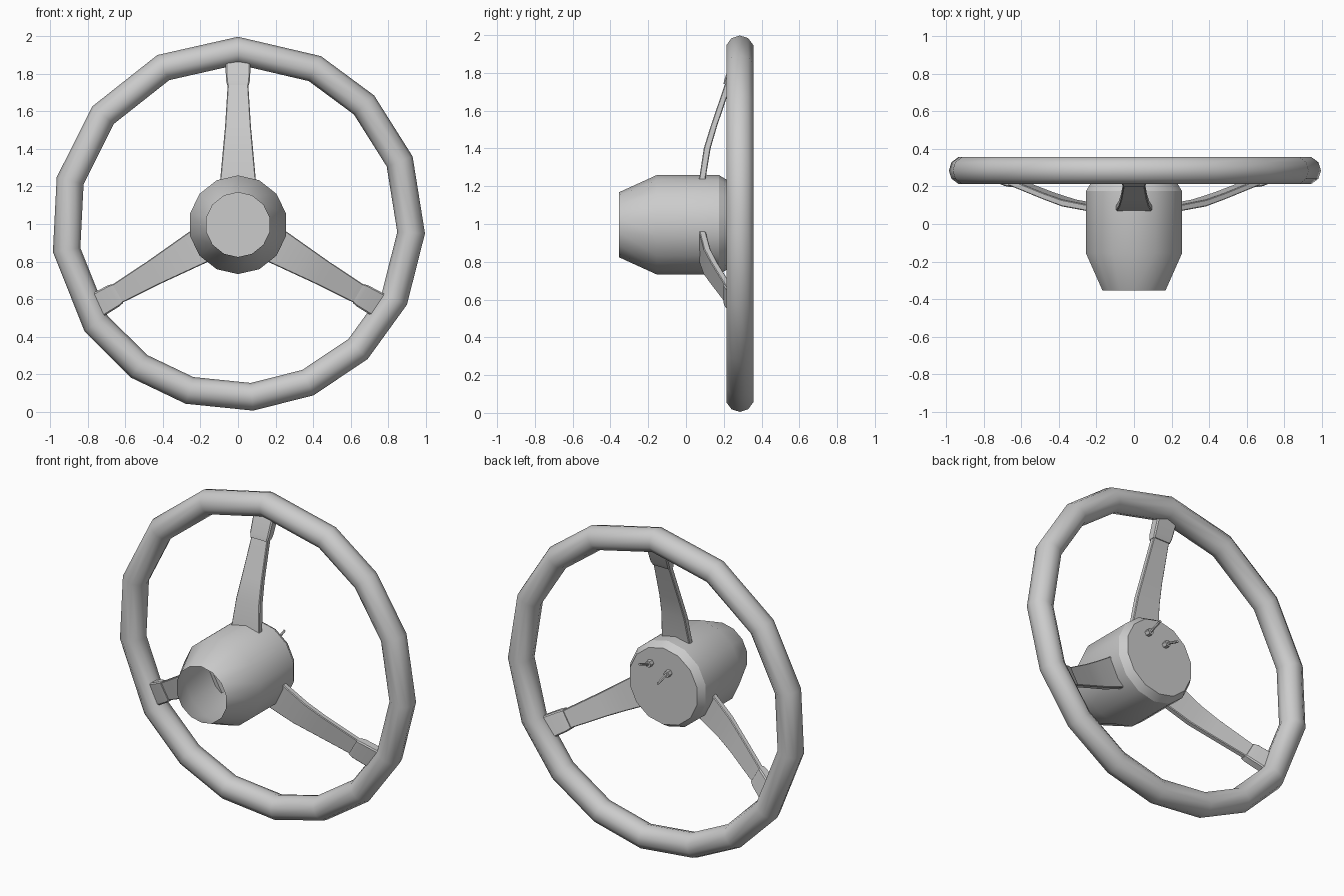
import bpy, bmesh
from math import sin, cos, pi, radians, atan2
from mathutils import Vector, Matrix

if "Cube" in bpy.data.objects:
    bpy.data.objects.remove(bpy.data.objects["Cube"])

CENTRE = Vector((0, 0, 1.0))


def make(name, bm, angle=40):
    bmesh.ops.recalc_face_normals(bm, faces=bm.faces)
    me = bpy.data.meshes.new(name)
    bm.to_mesh(me)
    bm.free()
    ob = bpy.data.objects.new(name, me)
    bpy.context.collection.objects.link(ob)
    bpy.ops.object.select_all(action='DESELECT')
    ob.select_set(True)
    bpy.context.view_layer.objects.active = ob
    bpy.ops.object.shade_smooth_by_angle(angle=radians(angle))
    return ob


def loft(bm, rings, closed=False, cap_start=False, cap_end=False):
    """Skin a list of equally sized point rings."""
    vs = [[bm.verts.new(p) for p in ring] for ring in rings]
    n, m = len(vs[0]), len(vs)
    for i in range(m if closed else m - 1):
        a, b = vs[i], vs[(i + 1) % m]
        for j in range(n):
            k = (j + 1) % n
            bm.faces.new((a[j], a[k], b[k], b[j]))
    if cap_start:
        bm.faces.new(vs[0])
    if cap_end:
        bm.faces.new(vs[-1])


# Rim: ten-sided tube through sixteen uneven corners
corners = [(0, 1), (.44, .89), (.72, .68), (.93, .36), (.99, -.05), (.9, -.43),
           (.69, -.72), (.4, -.91), (.08, -.99), (-.28, -.96), (-.57, -.82),
           (-.83, -.58), (-.99, -.15), (-.97, .25), (-.78, .63), (-.43, .9)]
rings = []
for x, z in corners:
    a = atan2(z, x)
    ring = []
    for j in range(10):
        t = 2 * pi * j / 10
        r = .924 + .074 * cos(t)
        ring.append(CENTRE + Vector((r * cos(a), .285 + .075 * sin(t), r * sin(a))))
    rings.append(ring)
bm = bmesh.new()
loft(bm, rings, closed=True)
make("rim", bm)

# Hub: thin shell, open at the front, closed at the back
bm = bmesh.new()
profile = [(-.355, .172), (-.155, .263), (.175, .263), (.22, .235)]
loft(bm, [[CENTRE + Vector((r * sin(2 * pi * j / 14), y, r * cos(2 * pi * j / 14) - .004))
           for j in range(14)] for y, r in profile], cap_end=True)
make("hub", bm, 28)


def bar(name, sections, turn):
    """Flat radial bar; each section is (radius, y, half width, half thickness)."""
    bm = bmesh.new()
    rings = []
    for r, y, w, t in sections:
        c = .25 * t
        rings.append([Vector((sx, y + sy, r)) for sx, sy in
                      ((-w, -t + c), (-w + c, -t), (w - c, -t), (w, -t + c),
                       (w, t - c), (w - c, t), (-w + c, t), (-w, t - c))])
    loft(bm, rings, cap_start=True, cap_end=True)
    bm.transform(Matrix.Translation(CENTRE) @ Matrix.Rotation(turn, 4, 'Y'))
    make(name, bm, 30)


# Three curved spokes with end collars
for i in range(3):
    turn = i * 2 * pi / 3
    bar(f"spoke_{i + 1}", [(.235, .086, .095, .017), (.40, .112, .08, .018),
                           (.52, .148, .069, .017), (.76, .23, .054, .017)], turn)
    bar(f"spoke_collar_{i + 1}", [(.74, .222, .058, .024), (.765, .232, .064, .029),
                                  (.88, .276, .068, .03)], turn)


# Two small toggles on the back plate
def toggle(name, x, z, tip):
    bm = bmesh.new()
    base = Vector((x, .22, z))
    top = base + Vector((0, .03, 0))
    end = base + Vector(tip)
    loft(bm, [[c + Vector((s * cos(k * pi / 3), 0, s * sin(k * pi / 3))) for k in range(6)]
              for c, s in ((base, .02), (top, .02), (top, .008), (end, .008))],
         cap_start=True, cap_end=True)
    make(name, bm, 30)


toggle("toggle_left", -.04, 1.09, (0, .11, -.025))
toggle("toggle_right", .085, 1.12, (0, .11, .03))
